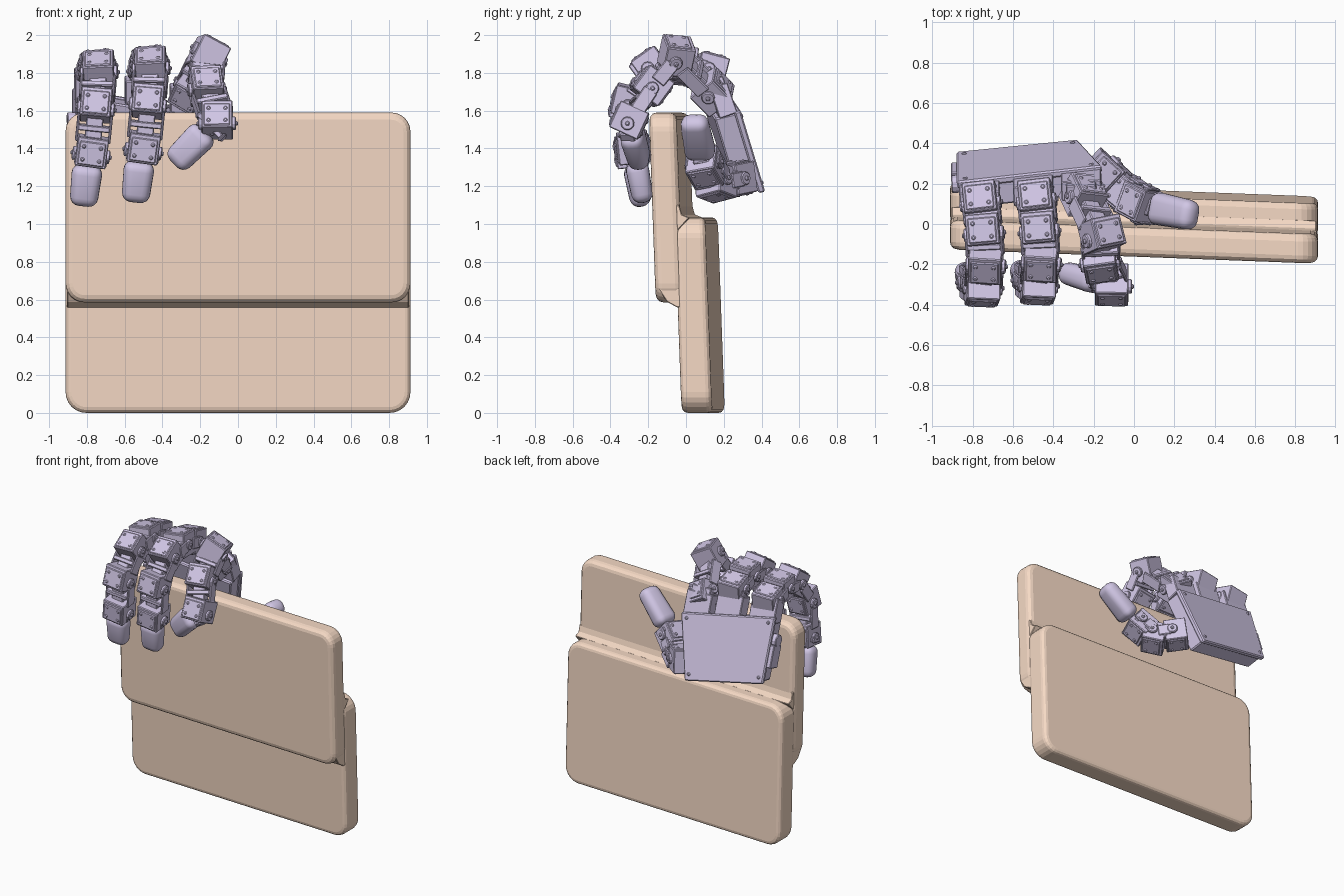
import bpy, bmesh, math
from mathutils import Vector, Matrix

if "Cube" in bpy.data.objects:
    bpy.data.objects.remove(bpy.data.objects["Cube"])


def material(name, color):
    m = bpy.data.materials.new(name)
    m.diffuse_color = (*color, 1)
    m.use_nodes = True
    m.node_tree.nodes["Principled BSDF"].inputs["Base Color"].default_value = m.diffuse_color
    return m


TAN = material("tan", (0.92, 0.70, 0.56))
LILAC = material("lilac", (0.64, 0.57, 0.79))


def finish(bm, name, mat, bevel, segments=1, smooth=False):
    bmesh.ops.recalc_face_normals(bm, faces=bm.faces)
    me = bpy.data.meshes.new(name)
    bm.to_mesh(me)
    bm.free()
    ob = bpy.data.objects.new(name, me)
    bpy.context.collection.objects.link(ob)
    me.materials.append(mat)
    mod = ob.modifiers.new("bevel", 'BEVEL')
    mod.width, mod.segments = bevel, segments
    mod.limit_method, mod.angle_limit = 'ANGLE', math.radians(40)
    if smooth:
        for p in me.polygons:
            p.use_smooth = True
    return ob


# the two slabs lean and turn slightly
def lean(bm):
    for v in bm.verts:
        v.co.y += -0.038 * v.co.x - 0.036 * v.co.z


def slab(name, z0, z1, y0, y1, r, bevel):
    bm = bmesh.new()
    w = 0.913
    ring = []
    for k, (sx, cz) in enumerate([(1, z1 - r), (-1, z1 - r), (-1, z0 + r), (1, z0 + r)]):
        for i in range(7):
            a = math.radians(90 * k + 15 * i)
            ring.append((sx * (w - r) + r * math.cos(a), cz + r * math.sin(a)))
    f = bm.faces.new([bm.verts.new((x, y0, z)) for x, z in ring])
    ext = bmesh.ops.extrude_face_region(bm, geom=[f])
    for v in ext["geom"]:
        if isinstance(v, bmesh.types.BMVert):
            v.co.y = y1
    lean(bm)
    return finish(bm, name, TAN, bevel, 3)


# fillet strip in the step between the slabs
def fillet(name, profile):
    bm = bmesh.new()
    a, b = [[bm.verts.new((x, y, z)) for y, z in profile] for x in (-0.905, 0.905)]
    bm.faces.new(a)
    bm.faces.new(b[::-1])
    for i in range(len(profile)):
        j = (i + 1) % len(profile)
        bm.faces.new((a[i], a[j], b[j], b[i]))
    lean(bm)
    finish(bm, name, TAN, 0.004)


slab("front_slab", 0.585, 1.59, -0.106, 0.04, 0.1, 0.038)
slab("back_slab", 0.0, 1.035, 0.01, 0.172, 0.11, 0.03)
fillet("front_fillet", [(-0.09, 0.66), (-0.045, 0.588), (0.008, 0.558), (0.03, 0.558), (0.03, 0.66)])
fillet("back_fillet", [(0.02, 0.96), (0.09, 1.034), (0.05, 1.05), (0.038, 1.10), (0.02, 1.10)])


# rotation with local z along d and local x near side
def frame(p, d, side):
    z = Vector(d).normalized()
    x = Vector(side)
    x = (x - z * x.dot(z)).normalized()
    y = z.cross(x)
    m = Matrix((x, y, z)).transposed().to_4x4()
    return Matrix.Translation(p) @ m


def box(bm, m, size, off=(0, 0, 0)):
    bmesh.ops.create_cube(bm, size=1, matrix=m @ Matrix.Translation(off) @ Matrix.Diagonal((*size, 1)))


def disc(bm, m, r, h, off, axis='Y'):
    rot = Matrix.Rotation(math.pi / 2, 4, axis) if axis else Matrix()
    bmesh.ops.create_cone(bm, cap_ends=True, segments=12, radius1=r, radius2=r, depth=h,
                          matrix=m @ Matrix.Translation(off) @ rot)


# servo body with end cap, side horns and screws
def motor(bm, m):
    box(bm, m, (0.165, 0.165, 0.155))
    box(bm, m, (0.14, 0.18, 0.125), (0, 0, 0.005))
    for s in (-1, 1):
        disc(bm, m, 0.036, 0.03, (s * 0.085, 0, 0.02))
        disc(bm, m, 0.012, 0.03, (s * 0.095, 0, 0.02))
        for t in (-1, 1):
            for h in (0.04, -0.03):
                disc(bm, m, 0.011, 0.01, (s * 0.045, t * 0.09, h), 'X' if h else None)


# bracket joining two servos
def bracket(bm, p, q, side):
    d = q - p
    m = frame((p + q) / 2, d, side)
    for s in (-1, 1):
        box(bm, m, (0.014, 0.08, d.length * 0.6), (s * 0.087, 0, 0))
    box(bm, m, (0.17, 0.1, 0.03))
    box(bm, m, (0.09, 0.07, d.length * 0.8))


def fingertip(name, p, q, side):
    d = q - p
    bm = bmesh.new()
    box(bm, frame((p + q) / 2, d, side), (0.165, 0.125, d.length))
    for v in bm.verts:
        if (v.co - q).length < (v.co - p).length:
            v.co = q + (v.co - q) * 0.88
    finish(bm, name, LILAC, 0.048, 4, True)


def finger(name, pts, tip, side):
    pts = [Vector(p) for p in pts]
    a, b = map(Vector, tip)
    path = pts + [a]
    bm = bmesh.new()
    for i, p in enumerate(pts):
        d = path[i + 1] - path[max(i - 1, 0)]
        motor(bm, frame(p, d, side))
        bracket(bm, p, path[i + 1], side)
    finish(bm, name, LILAC, 0.006)
    fingertip(name + "_tip", a, b, side)


# two matching fingers curled over the top edge
base = [(-0.76, 0.12, 1.79), (-0.745, -0.03, 1.83), (-0.735, -0.19, 1.81),
        (-0.75, -0.31, 1.63), (-0.775, -0.29, 1.385)]
tip = [(-0.795, -0.275, 1.31), (-0.82, -0.235, 1.095)]
for label, off in (("outer_finger", Vector()), ("middle_finger", Vector((0.275, 0.01, 0.02)))):
    finger(label, [Vector(p) + off for p in base], [Vector(p) + off for p in tip], (1, 0, 0.1))

# splayed third finger and thumb behind the slab
finger("inner_finger",
       [(-0.25, 0.14, 1.70), (-0.16, -0.05, 1.89), (-0.17, -0.18, 1.73), (-0.11, -0.30, 1.55)],
       [(-0.17, -0.29, 1.49), (-0.34, -0.24, 1.32)], (0.9, -0.2, -0.4))
finger("thumb", [(-0.16, 0.26, 1.24), (-0.05, 0.16, 1.22), (0.03, 0.105, 1.30)],
       [(0.10, 0.08, 1.36), (0.30, 0.04, 1.56)], (0.25, 0.9, 0.1))

# tilted palm housing
outer = [Vector(p) for p in ((-0.88, 0.21, 1.72), (-0.16, 0.29, 1.60),
                             (-0.28, 0.42, 1.17), (-0.88, 0.36, 1.28))]


def panel(bm, quad, inward):
    a = [bm.verts.new(p) for p in quad]
    b = [bm.verts.new(p + inward) for p in quad]
    bm.faces.new(a)
    bm.faces.new(b[::-1])
    for i in range(4):
        j = (i + 1) % 4
        bm.faces.new((a[i], b[i], b[j], a[j]))


bm = bmesh.new()
depth = Vector((0.015, -0.14, -0.035))
panel(bm, outer, depth * 0.25)
mid = sum(outer, Vector()) / 4
panel(bm, [mid + (p - mid) * 0.95 + depth * 0.15 for p in outer], depth * 0.85)
finish(bm, "palm", LILAC, 0.008)

# knuckle saddles along the top of the palm, side horn and plate screws
bm = bmesh.new()
edge, down = outer[1] - outer[0], outer[3] - outer[0]
for t in (0.16, 0.53, 0.86):
    m = frame(outer[0] + edge * t + Vector((0, -0.085, 0.035)), -down, edge)
    box(bm, m, (0.2, 0.1, 0.17))
    box(bm, m, (0.15, 0.08, 0.23), (0, 0, 0.01))
m = frame(outer[0] + down * 0.5 + Vector((0, -0.07, 0)), -down, edge)
disc(bm, m, 0.045, 0.05, (0, 0, 0.05))
box(bm, m, (0.05, 0.1, 0.16), (0, 0, -0.06))
for u in (0.06, 0.94):
    for v in (0.08, 0.9):
        p = outer[0].lerp(outer[1], u).lerp(outer[3].lerp(outer[2], u), v)
        disc(bm, frame(p, depth, edge), 0.012, 0.012, (0, 0, 0), None)
finish(bm, "palm_knuckles", LILAC, 0.005)
